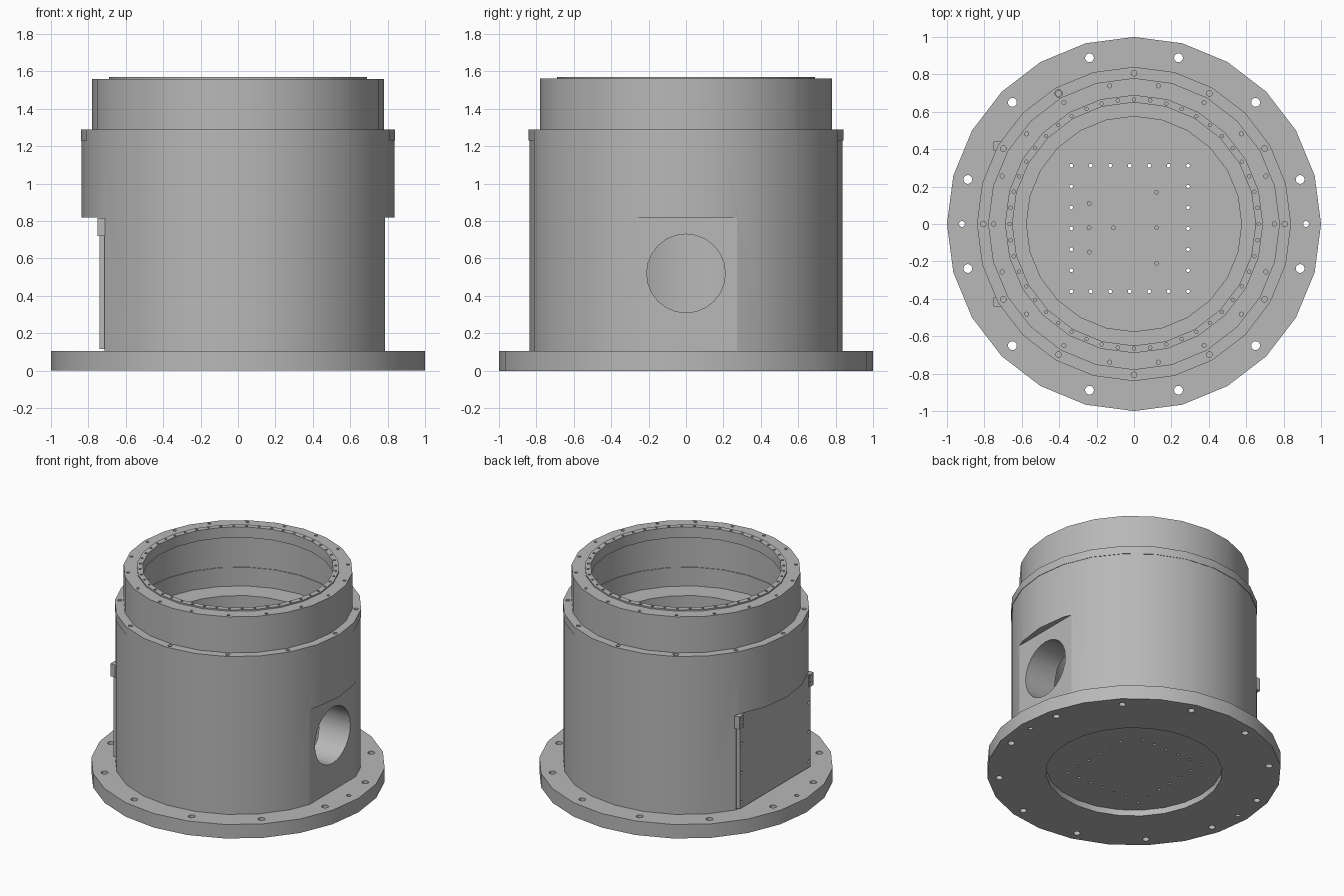
import bpy, bmesh, math
from mathutils import Matrix, Vector

if "Cube" in bpy.data.objects:
    bpy.data.objects.remove(bpy.data.objects["Cube"], do_unlink=True)

SIDES = 24

grey = bpy.data.materials.new("machined grey")
grey.use_nodes = True
grey.diffuse_color = (0.48, 0.48, 0.48, 1)
grey.node_tree.nodes["Principled BSDF"].inputs["Base Color"].default_value = (0.48, 0.48, 0.48, 1)


def finish(name, bm):
    bmesh.ops.recalc_face_normals(bm, faces=bm.faces)
    mesh = bpy.data.meshes.new(name)
    bm.to_mesh(mesh)
    bm.free()
    mesh.materials.append(grey)
    obj = bpy.data.objects.new(name, mesh)
    bpy.context.collection.objects.link(obj)
    return obj


def lathe(name, profile):
    """Turn a closed (radius, height) profile around the z axis."""
    bm = bmesh.new()
    rings = []
    for i in range(SIDES):
        a = math.tau * i / SIDES
        rings.append([bm.verts.new((r * math.cos(a), r * math.sin(a), z)) for r, z in profile])
    n = len(profile)
    for i in range(SIDES):
        a, b = rings[i], rings[(i + 1) % SIDES]
        for j in range(n):
            k = (j + 1) % n
            bm.faces.new((a[j], b[j], b[k], a[k]))
    return finish(name, bm)


def add_cylinder(bm, centre, radius, depth, axis="Z", sides=12):
    turn = Matrix.Rotation(math.pi / 2, 4, "Y") if axis == "X" else Matrix()
    bmesh.ops.create_cone(bm, cap_ends=True, segments=sides, radius1=radius, radius2=radius,
                          depth=depth, matrix=Matrix.Translation(centre) @ turn)


def add_box(bm, low, high):
    low, high = Vector(low), Vector(high)
    matrix = Matrix.Translation((low + high) / 2) @ Matrix.Diagonal((*(high - low), 1))
    bmesh.ops.create_cube(bm, size=1, matrix=matrix)


def cut(obj, bm):
    """Subtract the shapes in bm from obj and discard them."""
    cutter = finish("cutter", bm)
    cutter.hide_render = True
    mod = obj.modifiers.new("cut", "BOOLEAN")
    mod.operation, mod.solver, mod.object = "DIFFERENCE", "EXACT", cutter
    bpy.context.view_layer.objects.active = obj
    bpy.ops.object.modifier_apply(modifier=mod.name)
    bpy.data.objects.remove(cutter, do_unlink=True)


def drill(obj, points, radius, z, depth):
    """Drill vertical holes centred at height z."""
    bm = bmesh.new()
    for x, y in points:
        add_cylinder(bm, (x, y, z), radius, depth)
    cut(obj, bm)


def circle(count, radius, start=0.0):
    return [(radius * math.cos(math.tau * i / count + start),
             radius * math.sin(math.tau * i / count + start)) for i in range(count)]


# Base flange with mounting holes
flange = lathe("base_flange", [(0.6, 0), (1, 0), (1, 0.105), (0.6, 0.105)])
drill(flange, circle(12, 0.92, math.pi / 12), 0.024, 0.05, 0.3)
drill(flange, circle(2, 0.92), 0.016, 0.05, 0.3)

# Recessed floor plate with a square of through holes and a few blind ones
bm = bmesh.new()
add_cylinder(bm, (0, 0, 0.075), 0.6, 0.06, sides=SIDES)
floor = finish("floor_plate", bm)
xs = [-0.335 + 0.104 * i for i in range(7)]
ys = [-0.36 + 0.112 * i for i in range(7)]
square = [(x, y) for x in xs for y in ys if x in (xs[0], xs[-1]) or y in (ys[0], ys[-1])]
drill(floor, square, 0.01, 0.075, 0.2)
blind = [(-0.24, y) for y in (0.11, -0.02, -0.15)] + [(0.12, y) for y in (0.17, -0.02, -0.21)]
drill(floor, blind + [(-0.11, -0.02)], 0.01, 0.105, 0.06)

# Main drum with a flat on each side and a round port
drum = lathe("drum_body", [(0.575, 0.105), (0.837, 0.105), (0.837, 1.23),
                           (0.73, 1.23), (0.73, 1.09), (0.575, 1.09)])
bm = bmesh.new()
add_box(bm, (0.785, -1, 0), (1.2, 1, 0.82))
add_box(bm, (-1.2, -1, 0), (-0.715, 1, 0.82))
cut(drum, bm)
bm = bmesh.new()
add_cylinder(bm, (0.7, 0, 0.52), 0.21, 0.8, "X", SIDES)
cut(drum, bm)

# Shoulder ring around the top of the drum
shoulder = lathe("shoulder_ring", [(0.735, 1.23), (0.84, 1.23), (0.84, 1.29), (0.735, 1.29)])
drill(shoulder, circle(12, 0.806), 0.015, 1.29, 0.08)
special = (-0.403, 0.698)
drill(shoulder, [special], 0.02, 1.29, 0.04)

# Upper collar and its raised inner lip
collar = lathe("upper_collar", [(0.73, 1.29), (0.78, 1.29), (0.78, 1.56),
                                (0.69, 1.56), (0.69, 1.49), (0.73, 1.49)])
drill(collar, circle(18, 0.75), 0.011, 1.56, 0.08)
lip = lathe("inner_lip", [(0.65, 1.49), (0.69, 1.49), (0.69, 1.57), (0.65, 1.57)])
drill(lip, circle(48, 0.666), 0.009, 1.57, 0.06)

# Access cover on the flat, with screw holes down both edges
bm = bmesh.new()
add_box(bm, (-0.74, -0.42, 0.115), (-0.714, 0.42, 0.815))
cover = finish("access_cover", bm)
bm = bmesh.new()
for side in (-1, 1):
    for z in (0.16, 0.38, 0.6):
        add_cylinder(bm, (-0.74, side * 0.4, z), 0.011, 0.03, "X")
cut(cover, bm)

# Cover latches at the two upper corners
for side, label in ((1, "left"), (-1, "right")):
    bm = bmesh.new()
    y0, y1 = sorted((side * 0.392, side * 0.44))
    add_box(bm, (-0.75, y0, 0.72), (-0.712, y1, 0.815))
    latch = finish("cover_latch_" + label, bm)
    bm = bmesh.new()
    for z in (0.745, 0.79):
        add_cylinder(bm, (-0.75, side * 0.416, z), 0.01, 0.03, "X")
    cut(latch, bm)

# Smooth the round walls, keep machined edges crisp
for obj in bpy.data.objects:
    obj.select_set(obj.type == "MESH")
bpy.context.view_layer.objects.active = drum
bpy.ops.object.shade_smooth_by_angle(angle=math.radians(20))
